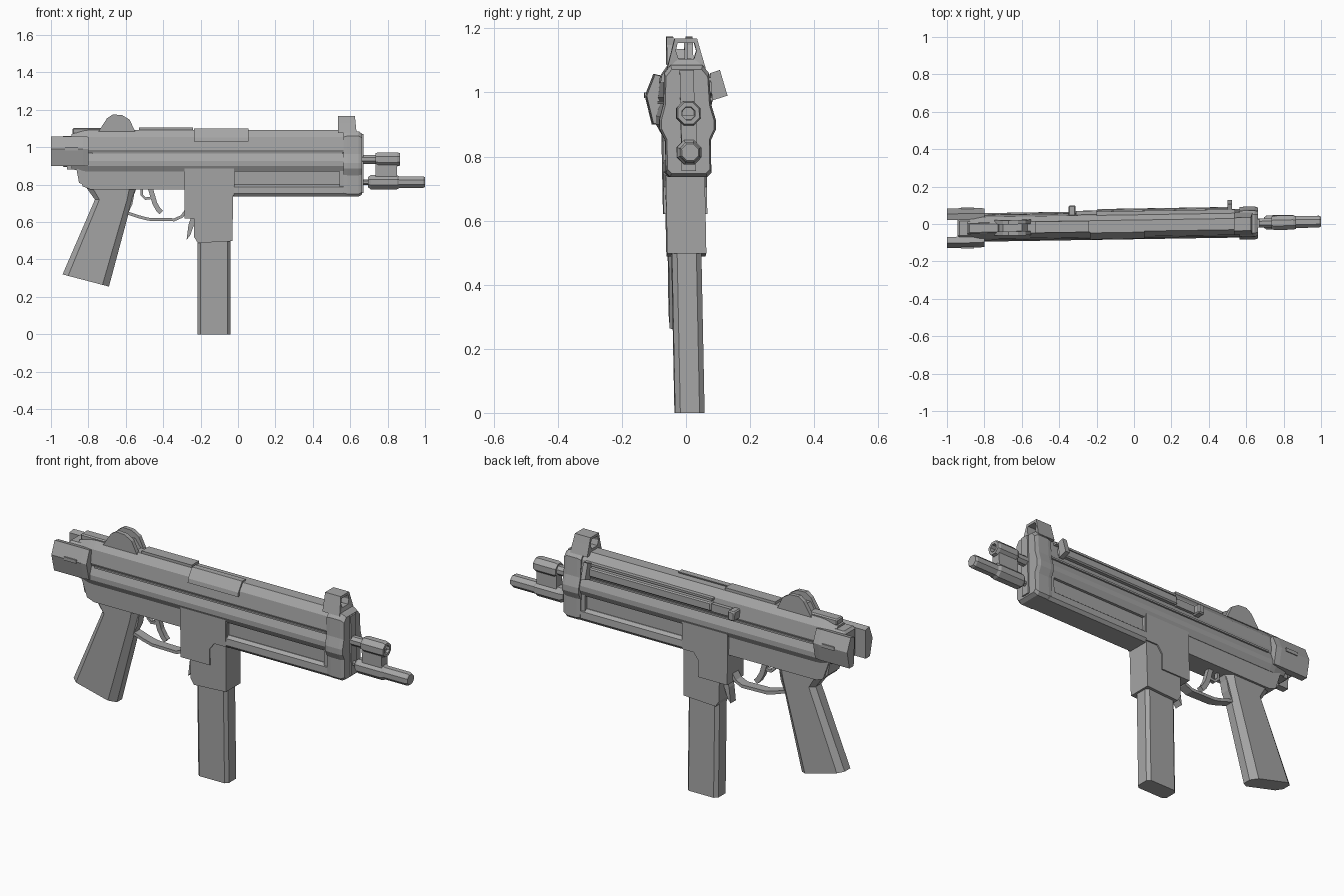
import bpy, bmesh, math
from mathutils import Matrix, Vector

cube = bpy.data.objects.get("Cube")
if cube:
    bpy.data.objects.remove(cube, do_unlink=True)

grey = bpy.data.materials.new("gunmetal grey")
grey.use_nodes = True
COLOUR = (0.38, 0.38, 0.38, 1)
grey.diffuse_color = COLOUR
grey.node_tree.nodes["Principled BSDF"].inputs["Base Color"].default_value = COLOUR

# The whole model leans very slightly in yaw and roll
LEAN = Matrix(((1, 0, 0, 0), (.016, 1, -.02, .013), (0, 0, 1, 0), (0, 0, 0, 1)))


def finish(name, bm, bevel=0):
    bmesh.ops.recalc_face_normals(bm, faces=bm.faces)
    if bevel:
        bmesh.ops.bevel(bm, geom=bm.edges[:], offset=bevel, segments=1, affect='EDGES')
    bm.transform(LEAN)
    mesh = bpy.data.meshes.new(name)
    bm.to_mesh(mesh)
    bm.free()
    mesh.materials.append(grey)
    obj = bpy.data.objects.new(name, mesh)
    bpy.context.collection.objects.link(obj)
    return obj


def loft(name, rings, cap=True, closed=False):
    """Skin a list of matching point rings."""
    bm = bmesh.new()
    rows = [[bm.verts.new(p) for p in ring] for ring in rings]
    n = len(rows[0])
    pairs = list(zip(rows, rows[1:])) + ([(rows[-1], rows[0])] if closed else [])
    for a, b in pairs:
        for i in range(n):
            j = (i + 1) % n
            bm.faces.new((a[i], a[j], b[j], b[i]))
    if cap and not closed:
        bm.faces.new(rows[0])
        bm.faces.new(rows[-1])
    return finish(name, bm)


def side_prism(name, outline, half, chamfer=0, y=0):
    """Outline in x and z, extruded across y, with optionally pulled-in sides."""
    cx = sum(p[0] for p in outline) / len(outline)
    cz = sum(p[1] for p in outline) / len(outline)

    def ring(offset, s):
        return [(cx + (px - cx) * s, y + offset, cz + (pz - cz) * s) for px, pz in outline]
    if not chamfer:
        return loft(name, [ring(-half, 1), ring(half, 1)])
    return loft(name, [ring(-half, .88), ring(chamfer - half, 1),
                       ring(half - chamfer, 1), ring(half, .88)])


def cross_prism(name, section, stations, zc=.94):
    """Section in y and z, run along x through (x, scale) stations."""
    return loft(name, [[(x, y * s, zc + (z - zc) * s) for y, z in section] for x, s in stations])


def mirrored(half):
    return half + [(-y, z) for y, z in reversed(half)]


def box(name, xs, ys, zs, bevel=0):
    bm = bmesh.new()
    bmesh.ops.create_cube(bm, size=1)
    for v in bm.verts:
        v.co = [r[0] if c < 0 else r[1] for c, r in zip(v.co, (xs, ys, zs))]
    return finish(name, bm, bevel)


def tube(name, z, stations, sides=8):
    """Turned part along x from (x, radius) stations."""
    angles = [(i + .5) * math.tau / sides for i in range(sides)]
    return loft(name, [[(x, r * math.cos(a), z + r * math.sin(a)) for a in angles]
                       for x, r in stations])


def strap(name, path, half_y, thick):
    """Flat bent strip following a path in x and z."""
    pts = [Vector((x, 0, z)) for x, z in path]
    rings = []
    for i, p in enumerate(pts):
        d = (pts[min(i + 1, len(pts) - 1)] - pts[max(i - 1, 0)]).normalized()
        n = Vector((-d.z, 0, d.x)) * thick / 2
        rings.append([p + n * s + Vector((0, half_y * t, 0))
                      for s, t in ((1, 1), (1, -1), (-1, -1), (-1, 1))])
    return loft(name, rings)


# Receiver
upper = mirrored([(.03, 1.092), (.058, 1.055), (.068, .985), (.06, .968),
                  (.076, .925), (.076, .9), (.06, .87)])
cross_prism("upper_receiver", upper, [(-.89, .85), (-.82, .98), (-.79, 1), (.6, 1)], .95)
side_prism("lower_receiver", [(-.86, .91), (-.86, .88), (-.83, .79), (-.79, .775),
                              (-.27, .775), (-.27, .91)], .058)
box("receiver_seam", (-.78, .56), (-.07, .07), (.964, .973))
box("rear_plug", (-.945, -.8), (-.05, .05), (.895, 1.06), .012)
box("rear_lower_lug", (-.915, -.8), (-.045, .045), (.88, .91))
box("top_cover", (-.53, -.24), (-.03, .03), (1.08, 1.106))
box("top_rear_strip", (-.885, -.72), (-.028, .028), (1.07, 1.103), .006)
cross_prism("ejection_port_cover", [(-.005, 1.1), (-.035, 1.1), (-.069, 1.052),
                                    (-.073, 1.03), (-.03, 1.03)], [(-.235, 1), (.055, 1)])

# Rear end plates, one each side, with a small slot plate
for side, label in ((1, "left"), (-1, "right")):
    sec = [(.045, 1.05), (.078, 1.058), (.106, .99), (.086, .9), (.05, .9)]
    cross_prism("rear_plate_" + label, [(side * y, z) for y, z in sec],
                [(-1, 1), (-.83, 1), (-.8, .97)], .98)
    box("rear_slot_" + label, (-.925, -.855), sorted((side * .09, side * .109)), (.982, 1.0))

# Rear sight: rounded ears around a lower block
ear = [(-.745, 1.085), (-.7, 1.155), (-.67, 1.175), (-.62, 1.172), (-.58, 1.148), (-.55, 1.085)]
for y in (-.03, .03):
    side_prism("rear_sight_ear", ear, .011, y=y)
side_prism("rear_sight_block", [(-.735, 1.08), (-.7, 1.135), (-.6, 1.135), (-.56, 1.08)], .025)

# Forward housing with recessed side panels
box("panel_core", (-.05, .6), (-.046, .046), (.76, .93))
rail = mirrored([(.05, .8), (.066, .787), (.068, .752), (.055, .736)])
cross_prism("lower_rail", rail, [(-.04, 1), (.62, 1)])
for s in (-1, 1):
    for x in (-.03, .555):
        side_prism("panel_corner", [(x - .012, .78), (x + .012, .78),
                                    (x + .012, .91), (x - .012, .91)], .008, y=s * .054)
    cross_prism("panel_lip", [(s * .045, .88), (s * .075, .9), (s * .075, .92), (s * .045, .92)],
                [(-.03, 1), (.57, 1)])

# Front plate and front sight
plate = mirrored([(.05, 1.085), (.07, 1.06), (.074, .965), (.088, .915), (.088, .885),
                  (.071, .85), (.071, .75), (.058, .736)])
cross_prism("front_plate", plate, [(.565, .97), (.585, 1), (.645, 1), (.664, .93)], .9)
box("front_spine", (.65, .672), (-.022, .022), (.755, 1.07))
outer = mirrored([(.035, 1.168), (.045, 1.13), (.06, 1.075)])
inner = mirrored([(.026, 1.155), (.032, 1.13), (.024, 1.105)])
loft("front_sight_hood", [[(.535, y, z) for y, z in outer],
                          [(.625 + (1.168 - z) * .1, y, z) for y, z in outer],
                          [(.625, y, z) for y, z in inner],
                          [(.535, y, z) for y, z in inner]], closed=True)
box("front_sight_post", (.575, .585), (-.005, .005), (1.09, 1.16))

# Barrel, connecting block and lower guide tube
tube("barrel", .935, [(.64, .026), (.735, .026), (.735, .036), (.75, .041),
                      (.85, .041), (.865, .036), (.865, .022), (.8, .02)])
box("barrel_block", (.735, .85), (-.024, .024), (.8, .93))
tube("guide_tube", .813, [(.695, .03), (.71, .041), (.85, .041), (.862, .034),
                          (.99, .034), (1, .028)])
tube("guide_pin", .813, [(.64, .014), (.72, .014)], 6)

# Charging handle track on the left side
box("handle_track", (-.2, .52), (.05, .09), (.992, 1.038), .006)
box("track_groove_edge", (-.2, .54), (.055, .078), (1.045, 1.056))
cross_prism("charging_handle", [(.08, .975), (.128, .99), (.106, 1.07), (.075, 1.06)],
            [(.5, 1), (.525, 1)], 1)
box("side_catch", (-.35, -.312), (.055, .112), (.985, 1.035), .006)
box("side_catch_base", (-.31, -.2), (.055, .082), (.99, 1.03))

# Magazine well, sleeve and magazine
side_prism("magazine_well", [(-.285, .92), (-.285, .62), (-.118, .62), (-.118, .705),
                             (-.09, .742), (-.022, .742), (-.022, .92)], .068)
side_prism("magazine_sleeve", [(-.235, .8), (-.235, .52), (-.215, .488),
                               (-.03, .498), (-.025, .8)], .061)
corner = [(-.217, -.03), (-.2, -.046), (-.055, -.046), (-.04, -.03),
          (-.04, .03), (-.055, .046), (-.2, .046), (-.217, .03)]
loft("magazine", [[(x, y, z) for x, y in corner] for z in (0, .52)])
side_prism("magazine_release", [(-.25, .63), (-.265, .585), (-.275, .505),
                                (-.255, .53), (-.23, .6), (-.23, .63)], .022)

# Pistol grip
grip_rows = [(-.815, -.54, .79), (-.765, -.565, .72), (-.938, -.69, .32)]
rings = []
for back, front, z in grip_rows[::-1]:
    w = .047
    tilt = -.065 if z < .5 else 0
    ring = []
    for t, y in ((0, .5), (.12, 1), (.86, 1), (1, .45), (1, -.45), (.86, -1), (.12, -1), (0, -.5)):
        ring.append((back + (front - back) * t, y * w, z + tilt * t))
    rings.append(ring)
loft("grip", rings)
side_prism("grip_tang", [(-.865, .89), (-.85, .81), (-.79, .785), (-.55, .775), (-.55, .89)], .05)

# Trigger and guard
strap("trigger_guard", [(-.61, .655), (-.565, .64), (-.53, .628), (-.48, .615), (-.34, .612),
                        (-.3, .63), (-.275, .665)], .024, .016)
strap("trigger_guard_rear", [(-.56, .78), (-.575, .7), (-.6, .645)], .024, .022)
strap("trigger", [(-.47, .785), (-.455, .735), (-.445, .7), (-.425, .665), (-.41, .65)], .013, .026)
strap("trigger_rear", [(-.515, .785), (-.515, .745), (-.495, .725), (-.46, .73)], .01, .014)
